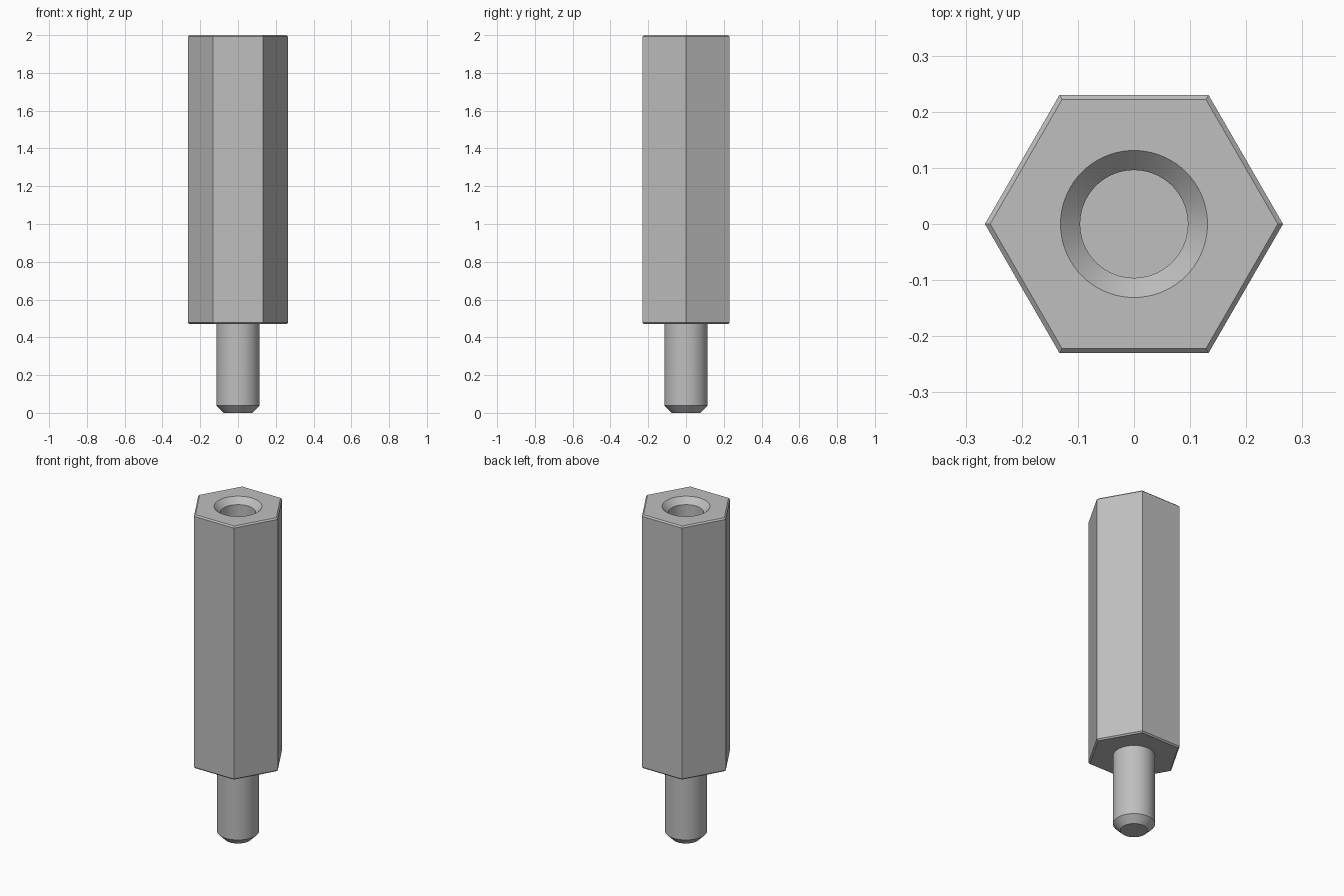
import bpy
import bmesh
import math

cube = bpy.data.objects.get("Cube")
if cube:
    bpy.data.objects.remove(cube, do_unlink=True)

SEGMENTS = 72          # multiple of six, so hexagon corners are exact
APOTHEM = 0.23         # half the width across the flats
CHAMFER = 0.008
SHOULDER = 0.47        # height where the hexagon starts
TOP = 2.0
STUD = 0.115           # radius
HOLE = 0.096           # radius

metal = bpy.data.materials.new("satin grey metal")
metal.use_nodes = True
grey = (0.52, 0.52, 0.52, 1)
metal.diffuse_color = grey
metal.node_tree.nodes["Principled BSDF"].inputs["Base Color"].default_value = grey


def ring(bm, shape, size, z):
    """Closed loop of vertices: a circle, or a hexagon of the given apothem."""
    verts = []
    for i in range(SEGMENTS):
        a = math.tau * i / SEGMENTS
        r = size
        if shape == "hex":
            r /= math.cos(a % (math.pi / 3) - math.pi / 6)
        verts.append(bm.verts.new((r * math.cos(a), r * math.sin(a), z)))
    return verts


def loft(name, sections):
    """Solid through a list of rings, capped at the first and last."""
    bm = bmesh.new()
    rings = [ring(bm, *s) for s in sections]
    for low, high in zip(rings, rings[1:]):
        for i in range(SEGMENTS):
            j = (i + 1) % SEGMENTS
            bm.faces.new((low[i], low[j], high[j], high[i]))
    bm.faces.new(rings[0][::-1])
    bm.faces.new(rings[-1])
    mesh = bpy.data.meshes.new(name)
    bm.to_mesh(mesh)
    bm.free()
    mesh.materials.append(metal)
    obj = bpy.data.objects.new(name, mesh)
    bpy.context.collection.objects.link(obj)
    bpy.ops.object.select_all(action="DESELECT")
    obj.select_set(True)
    bpy.context.view_layer.objects.active = obj
    bpy.ops.object.shade_smooth_by_angle(angle=math.radians(25))
    return obj


# Hexagonal body with chamfered ends and a countersunk blind hole
loft("hex_body", [
    ("circle", STUD, SHOULDER),
    ("hex", APOTHEM - CHAMFER, SHOULDER),
    ("hex", APOTHEM, SHOULDER + CHAMFER),
    ("hex", APOTHEM, TOP - CHAMFER),
    ("hex", APOTHEM - CHAMFER, TOP),
    ("circle", 0.131, TOP),
    ("circle", HOLE, TOP - 0.035),
    ("circle", HOLE, TOP - 0.6),
])

# Round stud with a chamfered tip
loft("stud", [
    ("circle", 0.075, 0),
    ("circle", STUD, 0.04),
    ("circle", STUD, SHOULDER),
])
